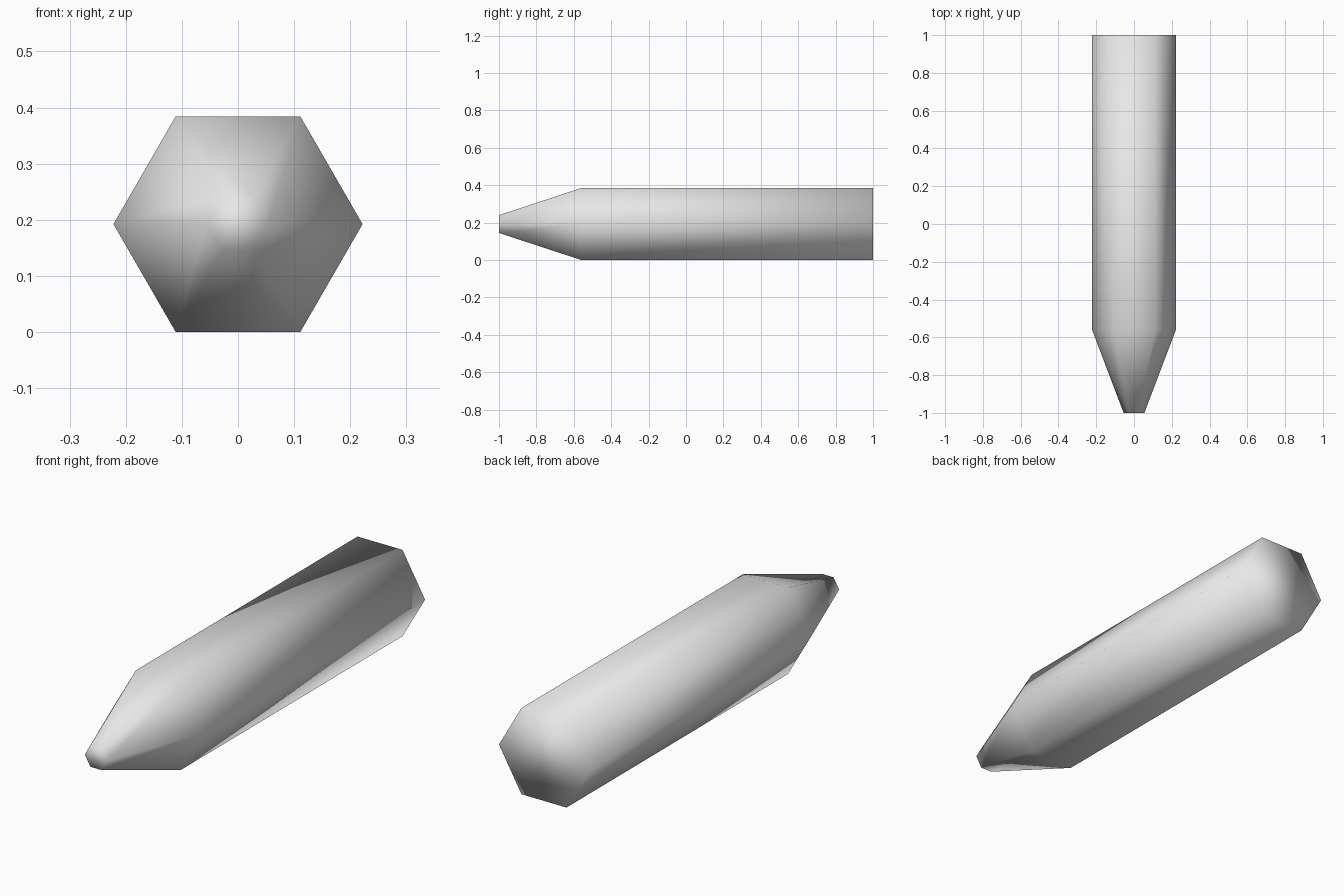
import bpy
import bmesh
from math import cos, sin, pi

# Remove the default object
cube = bpy.data.objects.get("Cube")
if cube:
    bpy.data.objects.remove(cube, do_unlink=True)


def make_material(name, colour):
    mat = bpy.data.materials.new(name)
    mat.use_nodes = True
    mat.diffuse_color = colour
    mat.node_tree.nodes["Principled BSDF"].inputs["Base Color"].default_value = colour
    return mat


SIDES = 6
RADIUS = 0.222
HEIGHT = RADIUS * sin(pi / 3)      # centre line height, resting on a flat side

# Profile along the length: (y, radius) for tip, shoulder and back end
PROFILE = [(-1.0, 0.055), (-0.56, RADIUS), (1.0, RADIUS)]


def hexagon_ring(bm, y, radius):
    angles = [2 * pi * i / SIDES for i in range(SIDES)]
    return [bm.verts.new((radius * cos(a), y, HEIGHT + radius * sin(a))) for a in angles]


# Six-sided shaft with a tapered, blunt tip
bm = bmesh.new()
rings = [hexagon_ring(bm, y, r) for y, r in PROFILE]
for near, far in zip(rings, rings[1:]):
    for i in range(SIDES):
        j = (i + 1) % SIDES
        bm.faces.new((near[i], near[j], far[j], far[i]))

# Flat end caps
bm.faces.new(rings[0])
bm.faces.new(rings[-1])
bmesh.ops.recalc_face_normals(bm, faces=bm.faces)

# Smooth shading all over, end caps included
for face in bm.faces:
    face.smooth = True

mesh = bpy.data.meshes.new("tapered_shaft")
bm.to_mesh(mesh)
bm.free()
mesh.materials.append(make_material("light grey", (0.8, 0.8, 0.8, 1.0)))
shaft = bpy.data.objects.new("tapered_shaft", mesh)
bpy.context.collection.objects.link(shaft)
